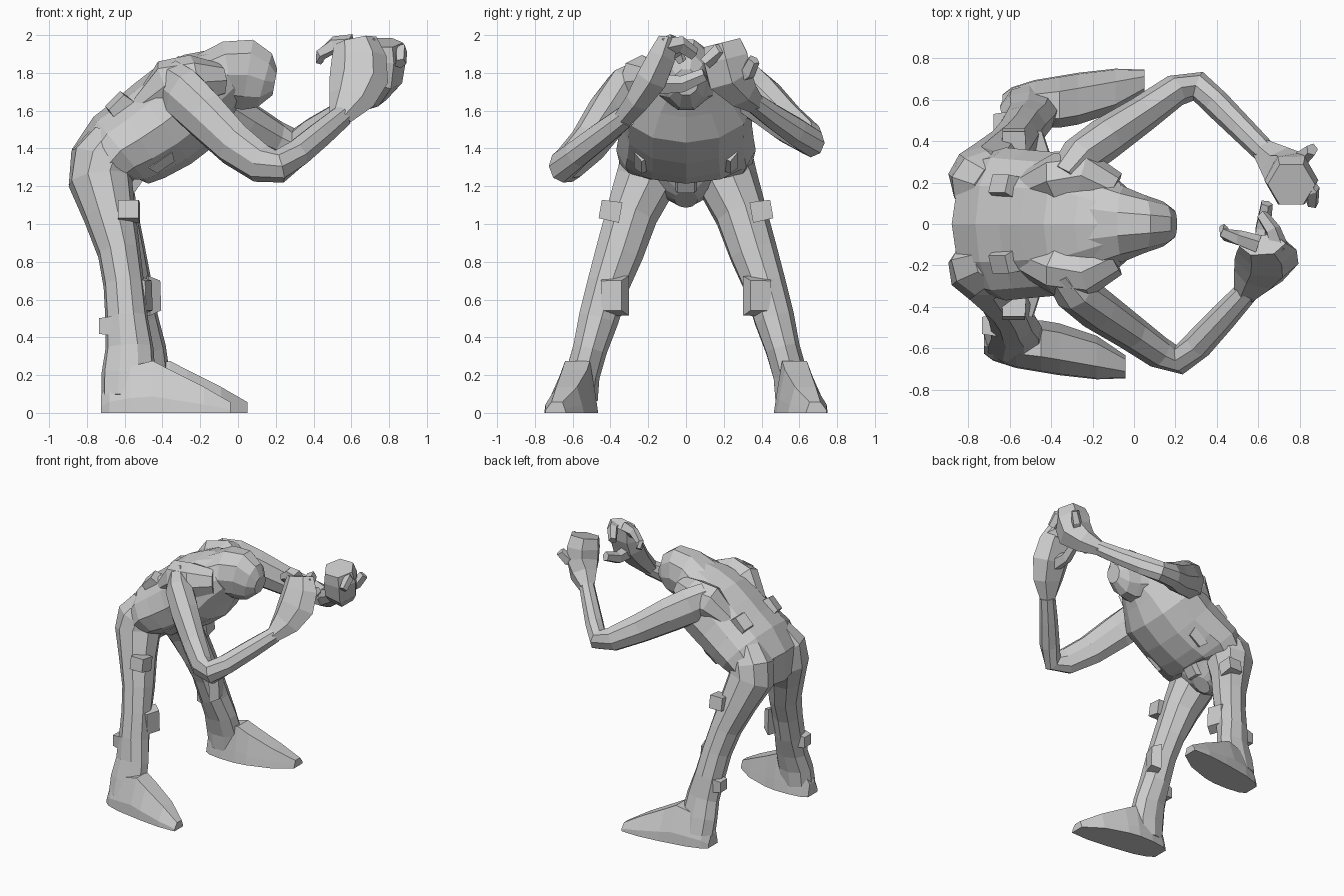
import bpy, bmesh, math
from mathutils import Vector, Euler


def skin(name, rings):
    # join equal-length rings into a capped faceted tube
    bm = bmesh.new()
    vs = [[bm.verts.new(p) for p in r] for r in rings]
    n = len(vs[0])
    for a, b in zip(vs, vs[1:]):
        for i in range(n):
            j = (i + 1) % n
            bm.faces.new((a[i], a[j], b[j], b[i]))
    bm.faces.new(vs[0])
    bm.faces.new(vs[-1])
    bmesh.ops.recalc_face_normals(bm, faces=bm.faces)
    me = bpy.data.meshes.new(name)
    bm.to_mesh(me)
    bm.free()
    ob = bpy.data.objects.new(name, me)
    bpy.context.collection.objects.link(ob)
    return ob


def limb(name, secs, side, n=8):
    # secs: (x, y, z, radius along side, radius across)
    pts = [Vector(s[:3]) for s in secs]
    side = Vector(side)
    rings = []
    for i, s in enumerate(secs):
        t = (pts[min(i + 1, len(pts) - 1)] - pts[max(i - 1, 0)]).normalized()
        u = (side - t * side.dot(t)).normalized()
        v = t.cross(u)
        rings.append([pts[i] + (u * math.cos(a) * s[3] + v * math.sin(a) * s[4]) * 1.04
                      for a in (2 * math.pi * k / n for k in range(n))])
    return skin(name, rings)


def pad(name, loc, size, rot=(0, 0, 0), taper=0.75):
    # tapered block whose local +z is the outer face
    rings = []
    for z, f in ((-0.5, 1), (0.5, taper)):
        rings.append([(x * f * size[0] / 2, y * f * size[1] / 2, z * size[2])
                      for x, y in ((-1, -1), (1, -1), (1, 1), (-1, 1))])
    ob = skin(name, rings)
    ob.location = loc
    ob.rotation_euler = Euler([math.radians(r) for r in rot])
    return ob


# Torso bent forward
limb("torso", [
    (-.64, 0, 1.13, .06, .07), (-.70, 0, 1.21, .23, .17), (-.69, 0, 1.31, .335, .20),
    (-.62, 0, 1.39, .355, .22), (-.52, 0, 1.45, .345, .235), (-.40, 0, 1.53, .335, .25),
    (-.27, 0, 1.63, .34, .25), (-.16, 0, 1.73, .26, .20), (-.06, 0, 1.79, .18, .15)], (0, 1, 0), 12)

# Hooded head, pointing forward and down
limb("head", [
    (-.18, 0, 1.75, .23, .15), (-.05, 0, 1.79, .175, .18), (.05, 0, 1.79, .135, .19),
    (.14, 0, 1.76, .105, .15), (.195, 0, 1.75, .065, .07)], (0, 1, 0), 10)

# Belt details
pad("belt_pouch", (-.36, .02, 1.33), (.12, .14, .08), (0, 150, 0))
pad("crotch_guard", (-.54, 0, 1.23), (.16, .12, .06), (0, 125, 0))

LEG = [(-.66, .17, 1.44, .12, .13), (-.72, .20, 1.34, .15, .165), (-.73, .215, 1.23, .16, .165),
       (-.68, .29, 1.05, .135, .135), (-.63, .355, .85, .125, .11), (-.605, .415, .68, .11, .105),
       (-.59, .465, .50, .105, .11), (-.575, .51, .34, .09, .125), (-.58, .55, .20, .09, .14),
       (-.59, .57, .08, .10, .13)]
FOOT = [(-.725, .565, .06, .10), (-.68, .57, .09, .20), (-.57, .58, .115, .26), (-.45, .59, .125, .29),
        (-.36, .605, .125, .24), (-.18, .645, .105, .145), (-.04, .69, .055, .06)]

for s, tag in ((-1, "right"), (1, "left")):
    # the left foot stands a little further forward
    def shift(z):
        return .09 * max(0, 1 - z / 1.25) if s > 0 else 0

    limb(tag + "_leg", [(x + shift(z), s * y, z, ry, rx) for x, y, z, ry, rx in LEG], (0, 1, 0), 9)
    skin(tag + "_foot", [[(x + shift(0), s * (y + w * k), h * f) for k, f in
                          ((-1, 0), (1, 0), (.95, .3), (.4, .95), (-.65, .95), (-.9, .3))]
                         for x, y, w, h in FOOT])

    # Pads on shin, thigh and calf
    pad(tag + "_shin_pad", (-.505 + shift(.62), s * .385, .62), (.21, .15, .07), (s * -18, 88, 0))
    pad(tag + "_thigh_pouch", (-.58, s * .40, 1.07), (.12, .11, .11), (-s * 80, 0, 0), .9)
    pad(tag + "_calf_pouch", (-.69 + shift(.46), s * .49, .46), (.11, .11, .09), (0, -90, 0))
    # Back pouches and waist flaps
    pad(tag + "_back_pouch", (-.62, s * .18, 1.62), (.15, .12, .10), (-s * 18, -45, 0))
    pad(tag + "_waist_flap", (-.41, s * .20, 1.34), (.15, .14, .06), (s * 25, 145, 0))
    # Shoulder blades
    limb(tag + "_shoulder", [(-.50, s * .17, 1.62, .07, .09), (-.36, s * .22, 1.73, .14, .12),
                             (-.24, s * .23, 1.75, .14, .12), (-.10, s * .16, 1.76, .09, .09)], (0, 0, 1), 8)

# Arms: shoulder, elbow, wrist
limb("right_arm", [
    (-.36, -.22, 1.74, .13, .08), (-.29, -.32, 1.69, .14, .10), (-.18, -.41, 1.58, .13, .10),
    (-.02, -.52, 1.42, .115, .085), (.12, -.62, 1.32, .10, .075), (.22, -.655, 1.305, .085, .07),
    (.31, -.58, 1.37, .075, .07), (.43, -.45, 1.47, .07, .065), (.55, -.32, 1.57, .06, .055)],
    (0, 0, 1))
limb("left_arm", [
    (-.34, .22, 1.76, .13, .08), (-.26, .32, 1.72, .14, .10), (-.14, .41, 1.65, .13, .10),
    (.04, .53, 1.54, .11, .085), (.20, .645, 1.455, .09, .075), (.31, .665, 1.43, .075, .07),
    (.40, .58, 1.49, .075, .065), (.52, .46, 1.57, .065, .06), (.63, .35, 1.65, .055, .055)],
    (0, 0, 1))

# Hands: palm, curled fingers and thumb
limb("right_palm", [
    (.54, -.33, 1.56, .06, .055), (.60, -.25, 1.66, .12, .07), (.64, -.18, 1.77, .15, .09),
    (.64, -.13, 1.88, .14, .08), (.62, -.10, 1.97, .11, .055)], (1, 0, 0), 6)
limb("left_palm", [
    (.62, .36, 1.64, .055, .055), (.70, .29, 1.70, .10, .09), (.75, .23, 1.78, .12, .13),
    (.76, .21, 1.88, .125, .13), (.76, .19, 1.96, .11, .11)], (1, 0, 0), 6)
FINGERS = {
    "right_index": [(.60, -.10, 1.95), (.51, -.07, 1.95), (.44, -.05, 1.90), (.43, -.02, 1.86)],
    "right_fingers": [(.70, -.12, 1.93), (.67, -.03, 1.95), (.62, .04, 1.90)],
    "right_thumb": [(.62, -.14, 1.74), (.62, -.02, 1.74), (.64, .10, 1.79)],
    "left_index": [(.80, .22, 1.90), (.86, .16, 1.91), (.86, .10, 1.85)],
    "left_thumb": [(.76, .26, 1.78), (.82, .33, 1.81), (.86, .36, 1.87)],
}
for name, path in FINGERS.items():
    limb(name, [(*p, .055 - .01 * i, .045 - .008 * i) for i, p in enumerate(path)], (.3, .2, 1), 5)
